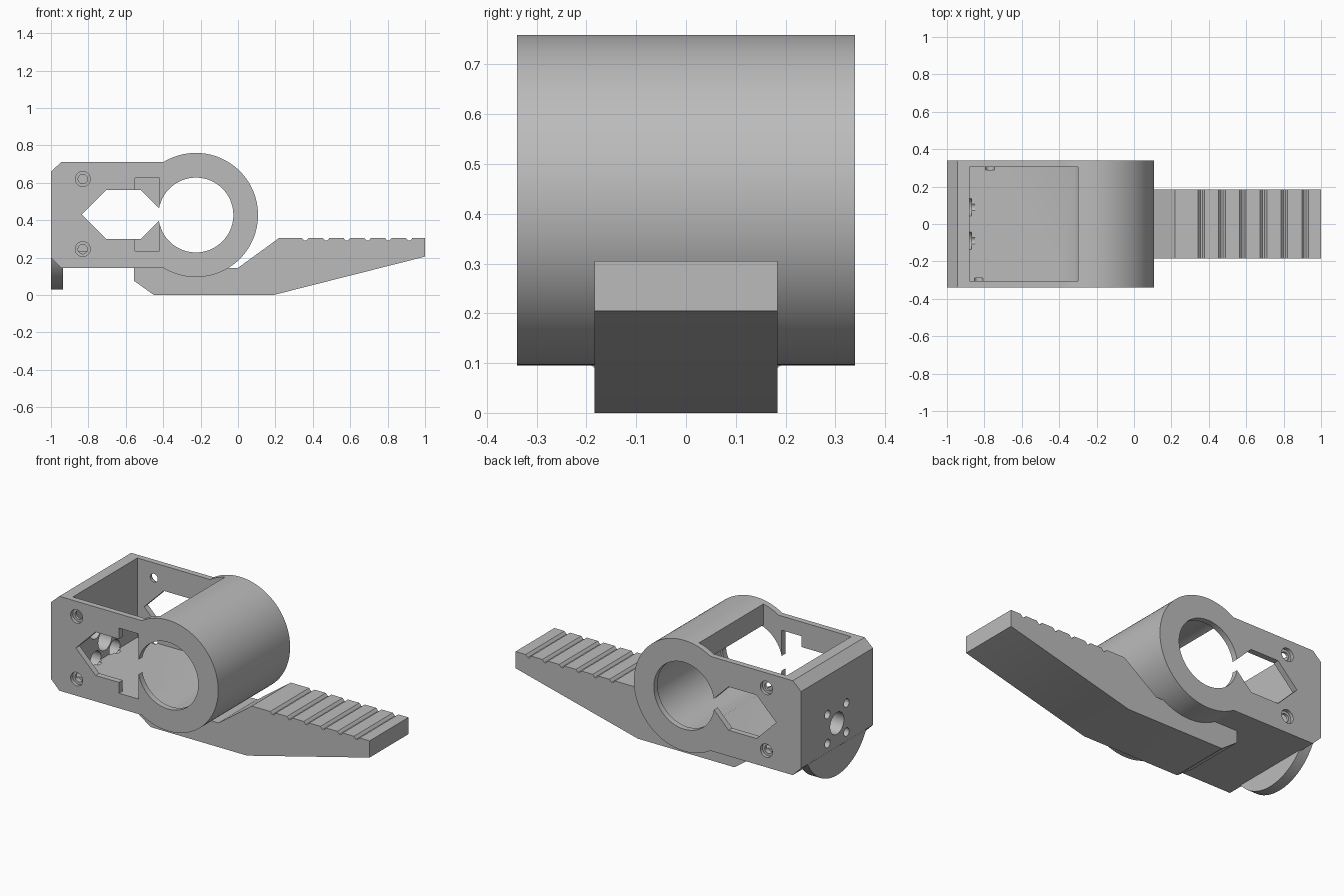
import bpy
import math
from mathutils import Vector

cube = bpy.data.objects.get("Cube")
if cube:
    bpy.data.objects.remove(cube)

grey = bpy.data.materials.new("plain_grey")
grey.use_nodes = True
COLOUR = (0.5, 0.5, 0.5, 1)
grey.diffuse_color = COLOUR
grey.node_tree.nodes["Principled BSDF"].inputs["Base Color"].default_value = COLOUR


def arc(cx, cz, r, start=0, end=360, steps=96):
    """Points on an arc; a full circle leaves out its repeated end point."""
    count = steps if end - start == 360 else steps + 1
    angles = [math.radians(start + (end - start) * i / steps) for i in range(count)]
    return [(cx + r * math.cos(a), cz + r * math.sin(a)) for a in angles]


def prism(name, profile, low, high, axis="y"):
    """Extrude a profile in (x, z) along y, or in (y, z) along x."""
    def place(p, d):
        return Vector((p[0], d, p[1])) if axis == "y" else Vector((d, p[0], p[1]))
    n = len(profile)
    verts = [place(p, d) for d in (low, high) for p in profile]
    faces = [list(range(n)), list(range(2 * n - 1, n - 1, -1))]
    faces += [[i, i + n, (i + 1) % n + n, (i + 1) % n] for i in range(n)]
    mesh = bpy.data.meshes.new(name)
    mesh.from_pydata(verts, [], faces)
    mesh.materials.append(grey)
    obj = bpy.data.objects.new(name, mesh)
    bpy.context.collection.objects.link(obj)
    # Make the normals point outward
    bpy.ops.object.select_all(action="DESELECT")
    bpy.context.view_layer.objects.active = obj
    obj.select_set(True)
    bpy.ops.object.mode_set(mode="EDIT")
    bpy.ops.mesh.select_all(action="SELECT")
    bpy.ops.mesh.normals_make_consistent(inside=False)
    bpy.ops.object.mode_set(mode="OBJECT")
    return obj


def cut(target, profile, low, high, axis="y"):
    cutter = prism("cutter", profile, low, high, axis)
    cutter.hide_render = True
    mod = target.modifiers.new("cut", "BOOLEAN")
    mod.operation = "DIFFERENCE"
    mod.solver = "EXACT"
    mod.object = cutter
    bpy.context.view_layer.objects.active = target
    bpy.ops.object.modifier_apply(modifier=mod.name)
    bpy.data.objects.remove(cutter)


def box(x0, x1, z0, z1):
    return [(x0, z0), (x1, z0), (x1, z1), (x0, z1)]


# Housing: chamfered block running into a round sleeve
CX, CZ, R = -0.225, 0.4275, 0.332
WIDTH, INNER = 0.34, 0.305
FLOOR = 0.235
outline = arc(CX, CZ, R, -121.7, 121.7)
outline += [(-0.945, 0.71), (-1, 0.66), (-1, 0.2), (-0.945, 0.145)]
housing = prism("housing", outline, -WIDTH, WIDTH)

# Compartment open at the top, and a wider bore between the side walls
cut(housing, box(-0.88, -0.30, FLOOR, 0.9), -INNER, INNER)
cut(housing, arc(CX, CZ, 0.212), -INNER, INNER)

# Bore and pointed window through both side walls
cut(housing, arc(CX, CZ, 0.2), -0.5, 0.5)
window = [(-0.835, 0.43), (-0.705, 0.56), (-0.52, 0.56),
          (-0.39, 0.43), (-0.52, 0.3), (-0.705, 0.3)]
cut(housing, window, -0.5, 0.5)

# Rectangular slot in the front wall only
cut(housing, box(-0.55, -0.42, FLOOR, 0.625), -0.5, -0.28)

# Counterbored side screw holes, offset between front and back
for side, x in ((-1, -0.83), (1, -0.77)):
    for z in (0.245, 0.62):
        for r, depth in ((0.04, 0.32), (0.025, 0.29)):
            low, high = sorted((side * 0.5, side * depth))
            cut(housing, arc(x, z, r, steps=32), low, high)

# End wall: centre hole and four counterbored screw holes
END_Z = 0.34
cut(housing, arc(0, END_Z, 0.065, steps=48), -1.1, -0.8, "x")
for y in (-0.09, 0.09):
    for z in (END_Z - 0.087, END_Z + 0.087):
        cut(housing, arc(y, z, 0.025, steps=32), -1.1, -0.85, "x")
        cut(housing, arc(y, z, 0.05, steps=32), -0.95, -0.87, "x")

# Round tab hanging below the end wall
tab = prism("end_tab", arc(0, END_Z, 0.31, 207, 333), -1, -0.935, "x")

# Foot lever with a row of grip grooves
profile = [(-0.1, 0.18), (-0.555, 0.18), (-0.555, 0.075), (-0.45, 0), (0.19, 0),
           (1, 0.205), (1, 0.305)]
for i in reversed(range(6)):
    x = 0.36 + 0.111 * i
    profile += [(x + 0.018, 0.305), (x + 0.005, 0.29), (x - 0.005, 0.29), (x - 0.018, 0.305)]
profile += [(0.22, 0.305), (0, 0.145), (-0.06, 0.145)]
foot = prism("foot_lever", profile, -0.184, 0.184)

# Smooth the round faces and keep the corners sharp
bpy.ops.object.select_all(action="DESELECT")
for obj in (housing, tab, foot):
    obj.select_set(True)
bpy.context.view_layer.objects.active = housing
bpy.ops.object.shade_smooth_by_angle(angle=math.radians(25))
